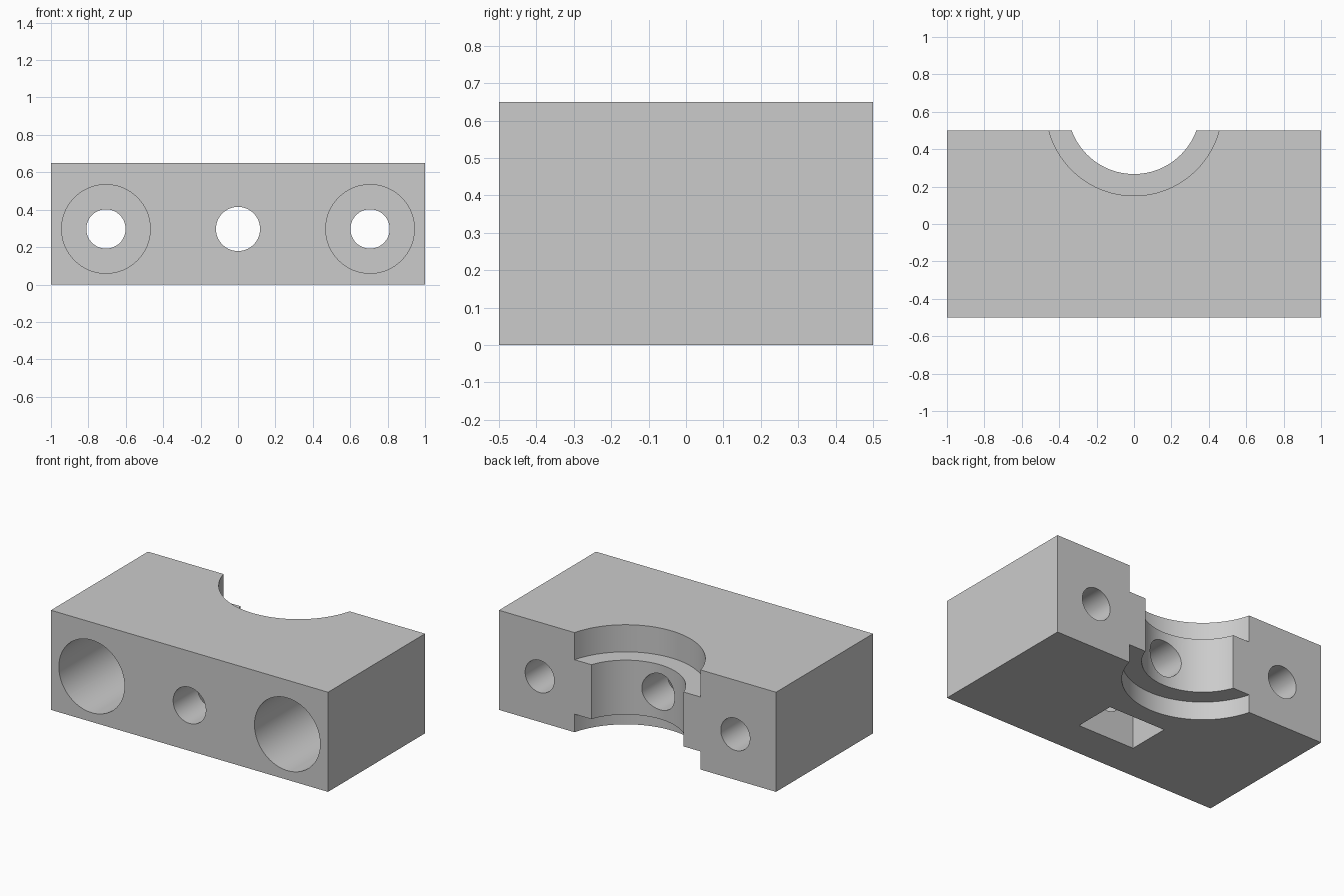
import bpy, math

if "Cube" in bpy.data.objects:
    bpy.data.objects.remove(bpy.data.objects["Cube"])

grey = bpy.data.materials.new("light grey")
grey.diffuse_color = (0.6, 0.6, 0.6, 1)
grey.use_nodes = True
grey.node_tree.nodes["Principled BSDF"].inputs["Base Color"].default_value = grey.diffuse_color

HOLE_Z = 0.297


def box(name, x0, x1, y0, y1, z0, z1):
    bpy.ops.mesh.primitive_cube_add(
        size=1, location=((x0 + x1) / 2, (y0 + y1) / 2, (z0 + z1) / 2))
    ob = bpy.context.object
    ob.name = name
    ob.scale = (x1 - x0, y1 - y0, z1 - z0)
    bpy.ops.object.transform_apply(location=True, scale=True)
    return ob


def cylinder(name, radius, depth, location, along_y=False):
    bpy.ops.mesh.primitive_cylinder_add(
        vertices=96, radius=radius, depth=depth, location=location,
        rotation=(math.pi / 2 if along_y else 0, 0, 0))
    ob = bpy.context.object
    ob.name = name
    return ob


def bore_y(name, radius, x, y0, y1):
    return cylinder(name, radius, y1 - y0, (x, (y0 + y1) / 2, HOLE_Z), True)


def bore_z(name, radius, z0, z1):
    return cylinder(name, radius, z1 - z0, (0, 0.622, (z0 + z1) / 2))


# main body
block = box("clamp_block", -1, 1, -0.5, 0.5, 0, 0.65)
block.data.materials.append(grey)

# stepped half-round seat in the back
cutters = [
    bore_z("seat_cutter", 0.355, -0.1, 0.75),
    bore_z("upper_recess_cutter", 0.471, 0.473, 0.75),
    bore_z("lower_recess_cutter", 0.471, -0.1, 0.118),
]

# counterbored screw holes on both sides
for x in (-0.706, 0.706):
    cutters.append(bore_y("screw_hole_cutter", 0.105, x, -0.6, 0.6))
    cutters.append(bore_y("counterbore_cutter", 0.237, x, -0.6, 0.15))

# centre hole and nut pocket open at the bottom
cutters.append(bore_y("centre_hole_cutter", 0.118, 0, -0.6, 0.6))
cutters.append(box("nut_pocket_cutter", -0.205, 0.205, -0.253, 0.027, -0.1, 0.502))

for cutter in cutters:
    cutter.hide_render = True
    mod = block.modifiers.new("cut", 'BOOLEAN')
    mod.operation = 'DIFFERENCE'
    mod.solver = 'EXACT'
    mod.object = cutter

bpy.ops.object.select_all(action='DESELECT')
block.select_set(True)
bpy.context.view_layer.objects.active = block
for mod in list(block.modifiers):
    bpy.ops.object.modifier_apply(modifier=mod.name)
for cutter in cutters:
    bpy.data.objects.remove(cutter)

bpy.ops.object.shade_smooth_by_angle(angle=math.radians(30))
